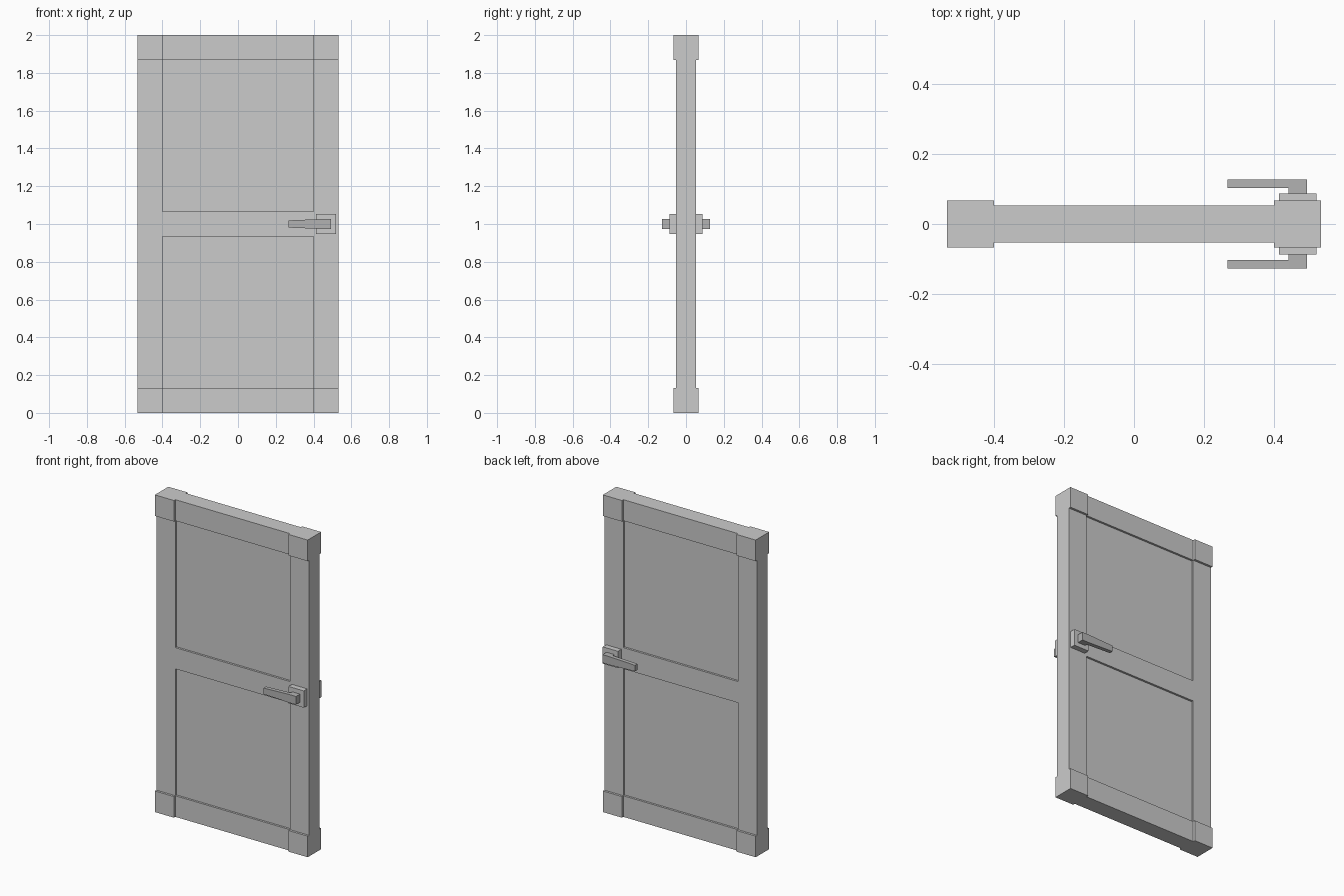
import bpy, bmesh
from itertools import product

if "Cube" in bpy.data.objects:
    bpy.data.objects.remove(bpy.data.objects["Cube"])


def finish(name, bm, mat=None):
    bmesh.ops.recalc_face_normals(bm, faces=bm.faces)
    me = bpy.data.meshes.new(name)
    bm.to_mesh(me)
    bm.free()
    ob = bpy.data.objects.new(name, me)
    bpy.context.collection.objects.link(ob)
    if mat:
        me.materials.append(mat)
    return ob


def mirror_y(ob):
    # second copy on the other side of the door
    m = ob.modifiers.new("both_sides", 'MIRROR')
    m.use_axis = (False, True, False)
    m.use_mirror_merge = False


# Door leaf: skin of a cell layout, thick corners, medium frame, thin panels
XS = [-0.533, -0.4, 0.4, 0.533]
YS = [-0.067, -0.053, -0.04, 0.04, 0.053, 0.067]
ZS = [0, 0.133, 0.933, 1.067, 1.867, 2]
GRID = (XS, YS, ZS)
CORNER, FRAME, PANEL = 0, 1, 2


def solid(c):
    i, j, k = c
    if not (0 <= i < 3 and 0 <= j < 5 and 0 <= k < 5):
        return False
    side, end = i != 1, k in (0, 4)
    kind = CORNER if side and end else FRAME if side or end or k == 2 else PANEL
    return kind <= j <= 4 - kind


bm = bmesh.new()
for cell in product(range(3), range(5), range(5)):
    if not solid(cell):
        continue
    for axis, step in product(range(3), (0, 1)):
        near = list(cell)
        near[axis] += 1 if step else -1
        if solid(near):
            continue
        quad = []
        for a, b in ((0, 0), (1, 0), (1, 1), (0, 1)):
            p = list(cell)
            p[axis] += step
            p[(axis + 1) % 3] += a
            p[(axis + 2) % 3] += b
            quad.append(bm.verts.new([GRID[n][p[n]] for n in range(3)]))
        bm.faces.new(quad)
bmesh.ops.remove_doubles(bm, verts=bm.verts, dist=1e-4)
bmesh.ops.recalc_face_normals(bm, faces=bm.faces)
bmesh.ops.dissolve_limit(bm, angle_limit=0.01, verts=bm.verts, edges=bm.edges)
finish("door_leaf", bm)

# Square plates behind the handles
bm = bmesh.new()
bmesh.ops.create_cube(bm, size=1)
bmesh.ops.scale(bm, vec=(0.106, 0.034, 0.106), verts=bm.verts)
bmesh.ops.translate(bm, vec=(0.467, -0.07, 1), verts=bm.verts)
mirror_y(finish("handle_plate", bm))

# Lever handles: L-shaped outline (x, y, half height), tapering to the tip
dark = bpy.data.materials.new("dark_metal")
dark.diffuse_color = (0.45, 0.45, 0.45, 1)
dark.use_nodes = True
dark.node_tree.nodes["Principled BSDF"].inputs["Base Color"].default_value = dark.diffuse_color
PROFILE = [(0.493, -0.087, 0.026), (0.493, -0.127, 0.026), (0.44, -0.127, 0.026),
           (0.267, -0.127, 0.019), (0.267, -0.102, 0.019), (0.44, -0.102, 0.026),
           (0.44, -0.087, 0.026)]
bm = bmesh.new()
low = [bm.verts.new((x, y, 1 - h)) for x, y, h in PROFILE]
top = [bm.verts.new((x, y, 1 + h)) for x, y, h in PROFILE]
for ring in (low, top):
    bm.faces.new([ring[i] for i in (0, 1, 2, 5, 6)])
    bm.faces.new(ring[2:6])
for i in range(7):
    j = (i + 1) % 7
    bm.faces.new((low[i], low[j], top[j], top[i]))
mirror_y(finish("lever_handle", bm, dark))
